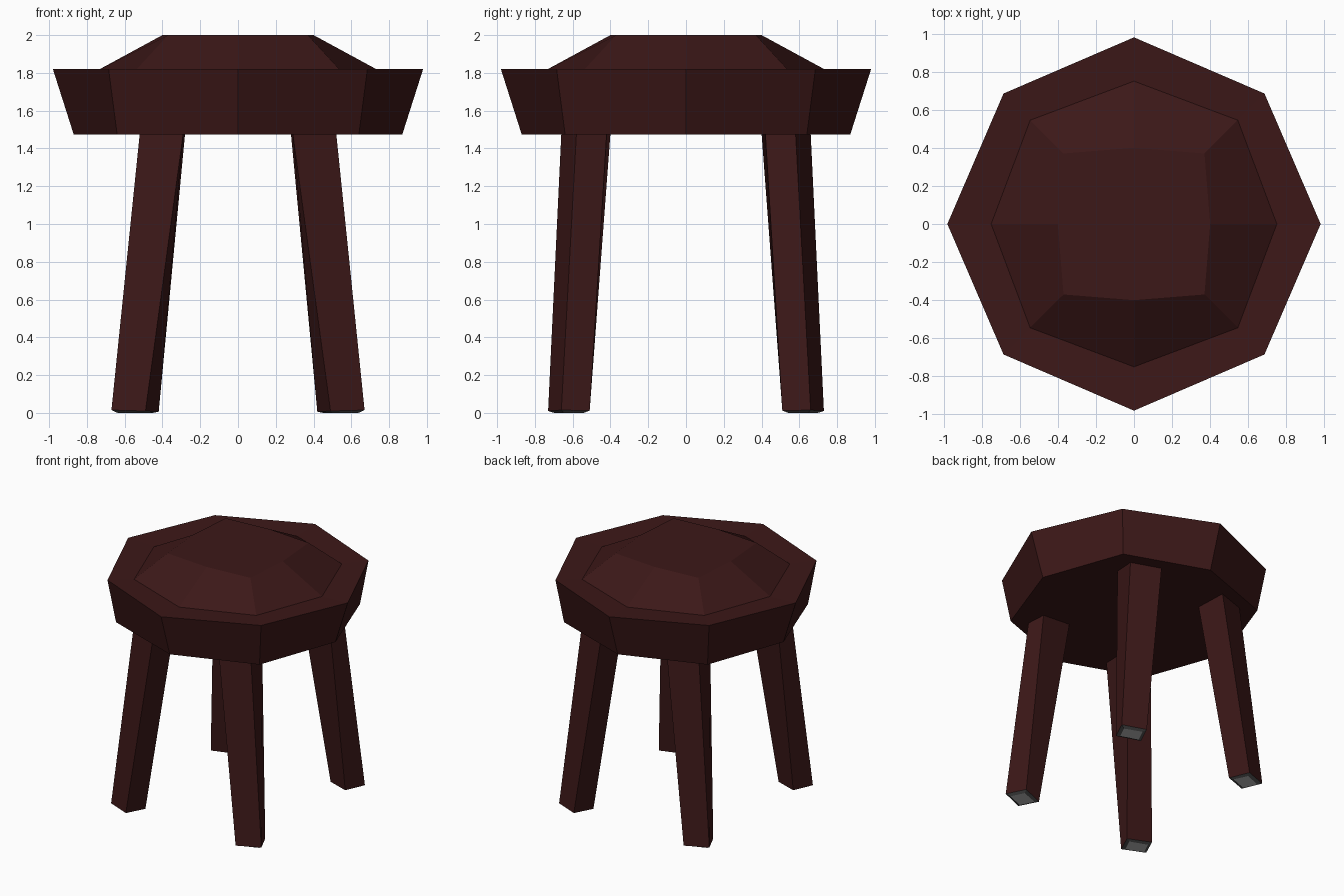
import bpy, bmesh

if "Cube" in bpy.data.objects:
    bpy.data.objects.remove(bpy.data.objects["Cube"])


def material(name, rgb):
    m = bpy.data.materials.new(name)
    m.diffuse_color = (*rgb, 1)
    m.use_nodes = True
    m.node_tree.nodes["Principled BSDF"].inputs["Base Color"].default_value = m.diffuse_color
    return m


wood = material("dark_wood", (0.045, 0.009, 0.009))
rim_grey = material("foot_rim", (0.08, 0.08, 0.08))
pad_grey = material("foot_pad", (0.5, 0.5, 0.5))


def finish(name, bm, mats):
    bmesh.ops.recalc_face_normals(bm, faces=bm.faces)
    mesh = bpy.data.meshes.new(name)
    bm.to_mesh(mesh)
    bm.free()
    for m in mats:
        mesh.materials.append(m)
    ob = bpy.data.objects.new(name, mesh)
    bpy.context.collection.objects.link(ob)
    return ob


def bridge(bm, lower, upper):
    n = len(lower)
    for i in range(n):
        j = (i + 1) % n
        bm.faces.new((lower[i], lower[j], upper[j], upper[i]))


# Seat: eight-sided rings given as (axis radius, diagonal x = y, height)
bm = bmesh.new()
rings = []
for a, d, z in [(0.87, 0.64, 1.475), (0.98, 0.685, 1.82),
                (0.75, 0.545, 1.81), (0.40, 0.37, 2.0)]:
    pts = [(a, 0), (d, d), (0, a), (-d, d), (-a, 0), (-d, -d), (0, -a), (d, -d)]
    rings.append([bm.verts.new((x, y, z)) for x, y in pts])
for lo, hi in zip(rings, rings[1:]):
    bridge(bm, lo, hi)
bm.faces.new(rings[0][::-1])
bm.faces.new(rings[-1])
finish("seat", bm, [wood])

# Legs: slightly twisted four-sided posts, mirrored into each corner
BOTTOM = [(0.49, -0.73, 0.01), (0.67, -0.66, 0.015), (0.60, -0.51, 0.012), (0.42, -0.58, 0.006)]
TOP = [(0.29, -0.66, 1.48), (0.52, -0.58, 1.48), (0.51, -0.42, 1.48), (0.28, -0.40, 1.48)]


def leg(name, sx, sy):
    bm = bmesh.new()
    lo = [bm.verts.new((x * sx, y * sy, z)) for x, y, z in BOTTOM]
    hi = [bm.verts.new((x * sx, y * sy, z)) for x, y, z in TOP]
    bridge(bm, lo, hi)
    bm.faces.new(hi)
    foot = bm.faces.new(lo[::-1])
    bmesh.ops.recalc_face_normals(bm, faces=bm.faces)
    # Grey foot: dark rim around a light pad touching the ground
    rim = bmesh.ops.inset_region(bm, faces=[foot], thickness=0.035)["faces"]
    for f in rim:
        f.material_index = 1
    foot.material_index = 2
    for v in foot.verts:
        v.co.z = 0
    finish(name, bm, [wood, rim_grey, pad_grey])


for y_name, sy in (("front", 1), ("back", -1)):
    for x_name, sx in (("right", 1), ("left", -1)):
        leg(f"{y_name}_{x_name}_leg", sx, sy)
